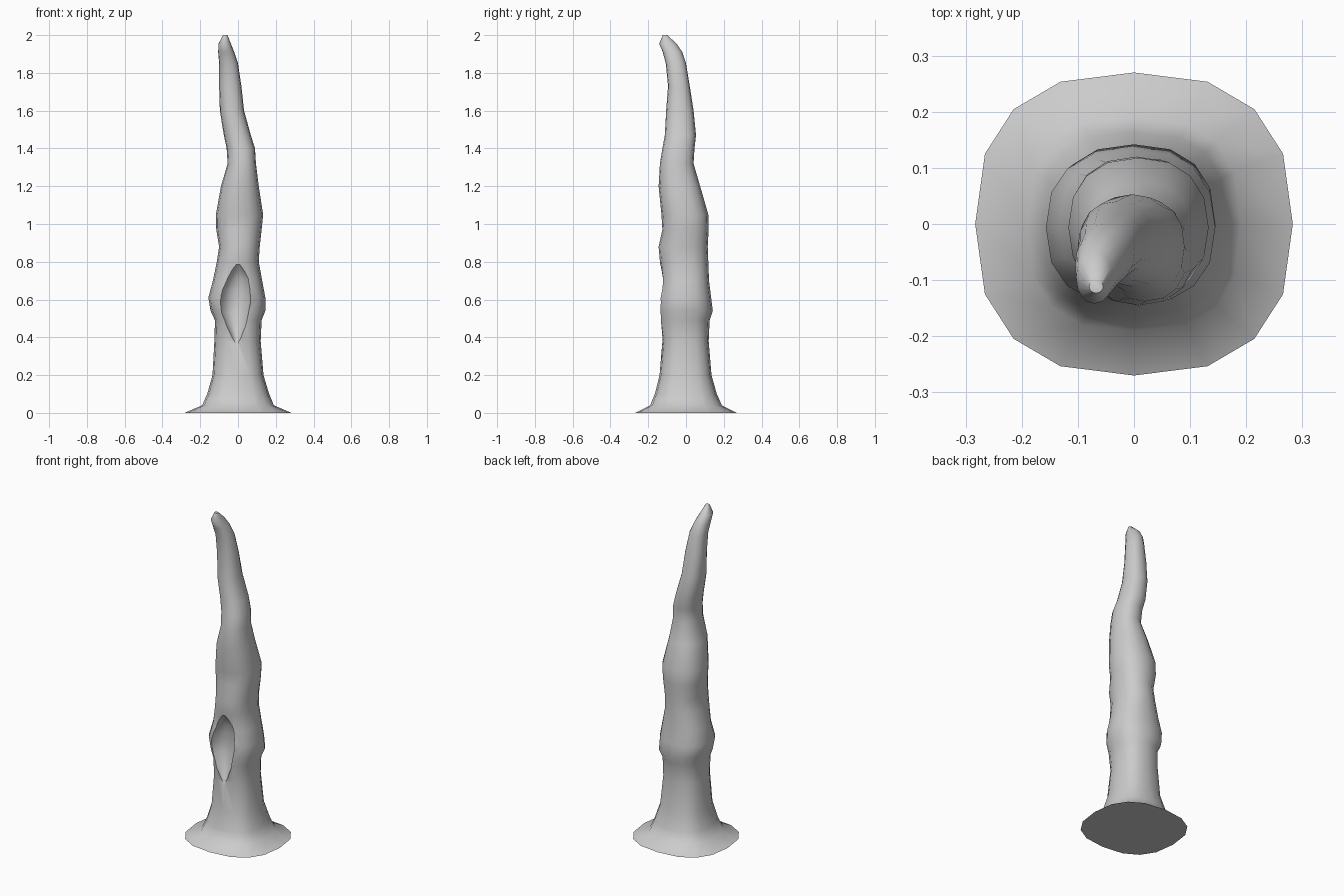
import bpy, bmesh, math


def loft(name, rings, sides=16):
    """Skin rounded-square rings given as z, x0, x1, y0, y1, squareness."""
    bm = bmesh.new()
    loops = []
    for z, x0, x1, y0, y1, n in rings:
        loop = []
        for i in range(sides):
            a = 2 * math.pi * i / sides
            c, s = math.cos(a), math.sin(a)
            x = math.copysign(abs(c) ** (2 / n), c)
            y = math.copysign(abs(s) ** (2 / n), s)
            loop.append(bm.verts.new(((x0 + x1) / 2 + x * (x1 - x0) / 2,
                                      (y0 + y1) / 2 + y * (y1 - y0) / 2, z)))
        loops.append(loop)
    for a, b in zip(loops, loops[1:]):
        for i in range(sides):
            j = (i + 1) % sides
            bm.faces.new((a[i], a[j], b[j], b[i]))
    bm.faces.new(loops[0][::-1])
    bm.faces.new(loops[-1])
    mesh = bpy.data.meshes.new(name)
    bm.to_mesh(mesh)
    bm.free()
    ob = bpy.data.objects.new(name, mesh)
    bpy.context.collection.objects.link(ob)
    return ob


# Gnarled trunk with flared root and bent tip
trunk = loft("tree_trunk", [
    (0.00, -.283, .283, -.27, .27, 2.5),
    (0.04, -.19, .19, -.19, .19, 2.7),
    (0.10, -.163, .165, -.165, .163, 2.7),
    (0.20, -.135, .135, -.14, .135, 2.6),
    (0.38, -.125, .12, -.125, .12, 2.5),
    (0.49, -.122, .125, -.14, .125, 2.4),
    (0.54, -.145, .145, -.142, .142, 2.4),
    (0.61, -.157, .145, -.145, .133, 2.4),
    (0.70, -.133, .128, -.128, .122, 2.4),
    (0.80, -.112, .11, -.138, .118, 2.3),
    (0.88, -.10, .115, -.145, .115, 2.3),
    (0.97, -.115, .125, -.125, .12, 2.3),
    (1.05, -.117, .133, -.13, .118, 2.3),
    (1.20, -.09, .11, -.145, .075, 2.3),
    (1.32, -.055, .095, -.138, .04, 2.3),
    (1.40, -.06, .09, -.125, .045, 2.3),
    (1.47, -.075, .068, -.112, .053, 2.3),
    (1.60, -.096, .032, -.105, .04, 2.3),
    (1.73, -.10, .018, -.095, .02, 2.3),
    (1.85, -.10, .0, -.107, .0, 2.2),
    (1.91, -.105, -.02, -.123, -.02, 2.2),
    (1.955, -.103, -.038, -.142, -.05, 2.1),
    (2.00, -.08, -.055, -.123, -.10, 2.0),
])

# Cutter for the spindle-shaped hollow at the front
cutter = loft("hollow_cutter", [
    (0.355, -.012, .002, -.20, -.125, 2),
    (0.40, -.04, .025, -.22, -.105, 2),
    (0.46, -.068, .046, -.24, -.085, 2),
    (0.53, -.097, .060, -.25, -.070, 2),
    (0.58, -.10, .070, -.25, -.065, 2),
    (0.65, -.092, .070, -.25, -.07, 2),
    (0.71, -.066, .064, -.24, -.08, 2),
    (0.75, -.045, .045, -.24, -.10, 2),
    (0.785, -.02, .02, -.20, -.13, 2),
])
cutter.hide_render = True

# Carve the hollow into the trunk
cut = trunk.modifiers.new("hollow", 'BOOLEAN')
cut.operation = 'DIFFERENCE'
cut.solver = 'EXACT'
cut.object = cutter
bpy.context.view_layer.objects.active = trunk
trunk.select_set(True)
bpy.ops.object.modifier_apply(modifier=cut.name)
bpy.data.objects.remove(cutter)
bpy.ops.object.shade_smooth_by_angle(angle=math.radians(50))
